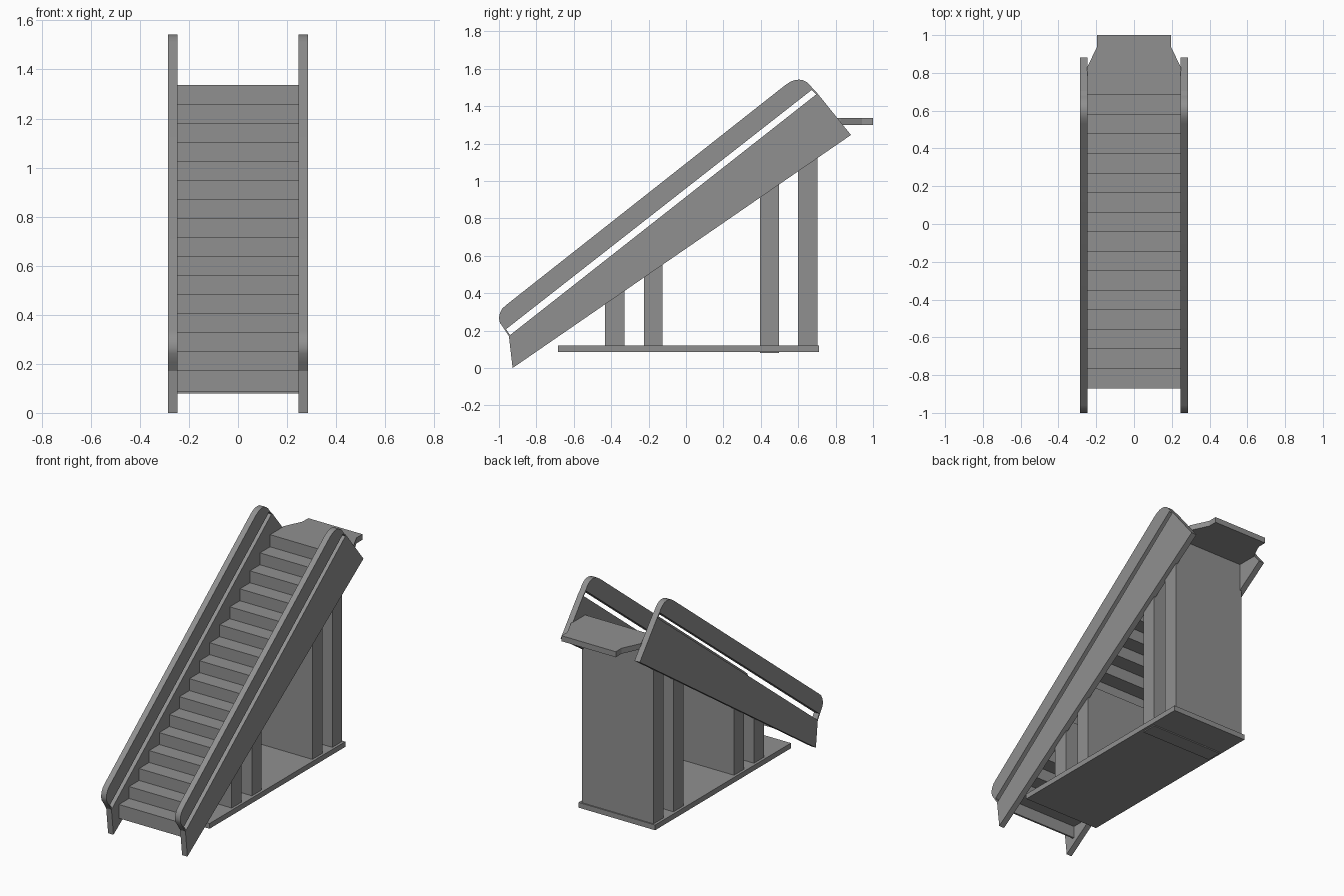
import bpy, bmesh
import math

if "Cube" in bpy.data.objects:
    bpy.data.objects.remove(bpy.data.objects["Cube"])

grey = bpy.data.materials.new("dark_grey")
grey.diffuse_color = (0.28, 0.28, 0.28, 1)
grey.use_nodes = True
grey.node_tree.nodes["Principled BSDF"].inputs["Base Color"].default_value = grey.diffuse_color


def prism(name, loop, x0, x1, axis='x', mirror=False):
    """Extrude a closed 2D loop: (y, z) along x, or (x, y) along z."""
    place = (lambda p, h: (h, p[0], p[1])) if axis == 'x' else (lambda p, h: (p[0], p[1], h))
    bm = bmesh.new()
    a = [bm.verts.new(place(p, x0)) for p in loop]
    b = [bm.verts.new(place(p, x1)) for p in loop]
    bm.faces.new(a)
    bm.faces.new(b[::-1])
    n = len(loop)
    for i in range(n):
        j = (i + 1) % n
        bm.faces.new((a[i], b[i], b[j], a[j]))
    bmesh.ops.recalc_face_normals(bm, faces=bm.faces)
    mesh = bpy.data.meshes.new(name)
    bm.to_mesh(mesh)
    bm.free()
    mesh.materials.append(grey)
    ob = bpy.data.objects.new(name, mesh)
    bpy.context.collection.objects.link(ob)
    if mirror:
        ob.modifiers.new("mirror", 'MIRROR')
    return ob


IN, OUT = 0.247, 0.285
RISE, RUN, STEPS = 0.0773, 0.1035, 15
Y0, Z0, T = -0.87, 0.175, 0.012

# Sloping side panels
prism("side_panel", [(-0.927, 0), (0.882, 1.246), (0.703, 1.468), (-0.947, 0.171)],
      IN, OUT, mirror=True)

# Handrails with smooth rounded ends
rail = prism("handrail", [(-0.968, 0.203), (0.679, 1.492), (0.664, 1.512), (0.647, 1.528),
                          (0.626, 1.539), (0.604, 1.542), (0.58, 1.539), (0.557, 1.53),
                          (0.53, 1.512), (-0.96, 0.338), (-0.982, 0.318), (-0.995, 0.294),
                          (-1.0, 0.266), (-0.995, 0.242)],
             IN, OUT, mirror=True)
bpy.context.view_layer.objects.active = rail
rail.select_set(True)
bpy.ops.object.shade_smooth_by_angle(angle=math.radians(40))

# Thin caps closing the slot ends between panel and handrail
prism("slot_cap_top", [(0.679, 1.492), (0.703, 1.468), (0.697, 1.463), (0.673, 1.487)],
      IN, OUT, mirror=True)
prism("slot_cap_bottom", [(-0.968, 0.203), (-0.947, 0.171), (-0.941, 0.176), (-0.962, 0.208)],
      IN, OUT, mirror=True)

# Steps as one folded sheet
upper, lower = [(Y0, 0.085)], [(Y0 + T, 0.085)]
for i in range(STEPS):
    y, z = Y0 + RUN * i, Z0 + RISE * i
    upper += [(y, z), (y + RUN, z)]
    lower += [(y + T, z - T), (y + RUN + T, z - T)]
y_end = Y0 + RUN * STEPS
upper.append((y_end, 1.32))
lower.append((y_end + T, 1.32))
prism("steps", upper + lower[::-1], -0.25, 0.25)

# Top landing with a tapered end
prism("landing", [(-0.25, y_end), (0.25, y_end), (0.25, 0.825), (0.195, 0.94), (0.195, 1.0),
                  (-0.195, 1.0), (-0.195, 0.94), (-0.25, 0.825)], 1.3, 1.336, axis='z')

# Base plate
prism("base_plate", [(-0.275, -0.685), (0.275, -0.685), (0.275, 0.71), (-0.275, 0.71)],
      0.086, 0.12, axis='z')

# Support walls under the stairs; the last one also carries the landing
for i, (a, b, bottom) in enumerate([(-0.433, -0.33, 0.1), (-0.225, -0.125, 0.1),
                                    (0.395, 0.497, 0.079), (0.6, 0.702, 0.1)]):
    top = [(y, Z0 + (y - Y0 - RUN) * RISE / RUN - T) for y in (b, a)]
    if i == 3:
        top = [(b, 1.3), (y_end + 0.006, 1.3), (y_end + 0.006, 1.245), (a, 1.19)]
    prism(f"support_wall_{i + 1}", [(a, bottom), (b, bottom)] + top, -0.258, 0.258)
